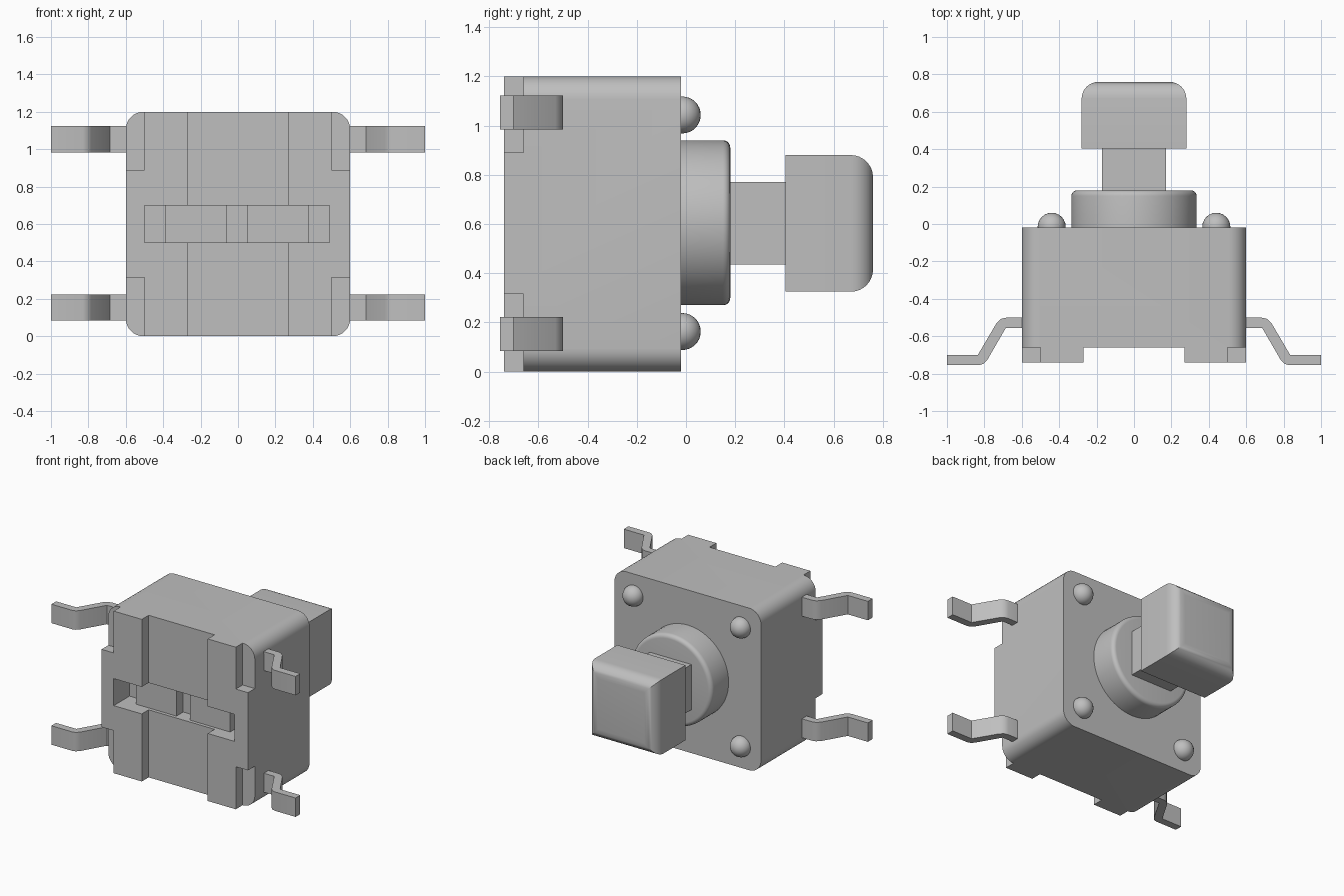
import bpy, bmesh, math
from mathutils import Matrix, Vector

default = bpy.data.objects.get("Cube")
if default:
    bpy.data.objects.remove(default, do_unlink=True)

grey = bpy.data.materials.new("neutral grey")
grey.use_nodes = True
colour = (0.52, 0.52, 0.52, 1)
grey.diffuse_color = colour
grey.node_tree.nodes["Principled BSDF"].inputs["Base Color"].default_value = colour


def finish(bm, name, smooth=True):
    bmesh.ops.recalc_face_normals(bm, faces=bm.faces[:])
    mesh = bpy.data.meshes.new(name)
    bm.to_mesh(mesh)
    bm.free()
    mesh.materials.append(grey)
    obj = bpy.data.objects.new(name, mesh)
    bpy.context.collection.objects.link(obj)
    if smooth:
        activate(obj)
        bpy.ops.object.shade_smooth_by_angle(angle=math.radians(30))
    return obj


def activate(obj):
    bpy.ops.object.select_all(action="DESELECT")
    obj.select_set(True)
    bpy.context.view_layer.objects.active = obj


def box(name, x, y, z, radius=0, rule=None, segments=8):
    """Box from (min, max) ranges; edges chosen by the rule are rounded."""
    bm = bmesh.new()
    bmesh.ops.create_cube(bm, size=1)
    for v in bm.verts:
        v.co = Vector([lo + (c + 0.5) * (hi - lo) for c, (lo, hi) in zip(v.co, (x, y, z))])
    if radius:
        edges = [e for e in bm.edges if rule(e.verts[0].co, e.verts[1].co)]
        bmesh.ops.bevel(bm, geom=edges, offset=radius, segments=segments,
                        profile=0.5, affect="EDGES")
    return finish(bm, name, bool(radius))


def cut(target, cutter):
    cutter.hide_render = True
    activate(target)
    mod = target.modifiers.new("cut", "BOOLEAN")
    mod.operation, mod.solver, mod.object = "DIFFERENCE", "EXACT", cutter
    bpy.ops.object.modifier_apply(modifier=mod.name)
    bpy.data.objects.remove(cutter, do_unlink=True)


# Housing with rounded corners, relieved underside and a slot
housing = box("housing", (-0.6, 0.6), (-0.74, -0.02), (0, 1.2), 0.095,
              lambda a, b: abs(a.y - b.y) > 0.1)
cut(housing, box("channel_cutter", (-0.27, 0.27), (-0.9, -0.66), (-0.1, 1.3)))
for x in ((-0.7, -0.5), (0.5, 0.7)):
    for z in ((-0.1, 0.315), (0.89, 1.3)):
        cut(housing, box("notch_cutter", x, (-0.9, -0.66), z))
cut(housing, box("slot_cutter", (-0.5, 0.49), (-0.9, -0.555), (0.5, 0.7)))
activate(housing)
bpy.ops.object.shade_smooth_by_angle(angle=math.radians(30))

# Blocks inside the slot
for side, x in (("right", (-0.39, -0.06)), ("left", (0.05, 0.38))):
    box("slot_block_" + side, x, (-0.635, -0.54), (0.5, 0.7))

# Round collar with a softened rim
bm = bmesh.new()
bmesh.ops.create_cone(bm, cap_ends=True, segments=64, radius1=0.335, radius2=0.335, depth=0.23,
                      matrix=Matrix.Translation((0, 0.065, 0.605)) @ Matrix.Rotation(-math.pi / 2, 4, "X"))
rim = [e for e in bm.edges if min(v.co.y for v in e.verts) > 0.1]
bmesh.ops.bevel(bm, geom=rim, offset=0.03, segments=5, profile=0.5, affect="EDGES")
finish(bm, "collar")

# Plunger stem and its cap
box("plunger_stem", (-0.17, 0.17), (0.15, 0.42), (0.435, 0.77))
box("plunger_cap", (-0.28, 0.28), (0.405, 0.76), (0.325, 0.88), 0.09,
    lambda a, b: min(a.y, b.y) > 0.7)

# Domed rivets
for side, x in (("right", -0.44), ("left", 0.44)):
    for level, z in (("lower", 0.163), ("upper", 1.043)):
        bm = bmesh.new()
        bmesh.ops.create_uvsphere(bm, u_segments=24, v_segments=16, radius=0.075,
                                  matrix=Matrix.Translation((x, -0.015, z)))
        finish(bm, f"rivet_{level}_{side}")

# Bent terminals, one profile mirrored to both sides
profile = [(0.58, -0.5), (0.68, -0.5), (0.71, -0.507), (0.735, -0.53), (0.835, -0.7), (1, -0.7),
           (1, -0.755), (0.83, -0.755), (0.805, -0.748), (0.785, -0.728), (0.685, -0.555), (0.58, -0.555)]
for side, sign in (("right", -1), ("left", 1)):
    for level, z in (("lower", 0.083), ("upper", 0.983)):
        bm = bmesh.new()
        face = bm.faces.new([bm.verts.new((sign * x, y, z)) for x, y in profile])
        grown = bmesh.ops.extrude_face_region(bm, geom=[face])["geom"]
        verts = [g for g in grown if isinstance(g, bmesh.types.BMVert)]
        bmesh.ops.translate(bm, vec=(0, 0, 0.14), verts=verts)
        finish(bm, f"terminal_{level}_{side}")
